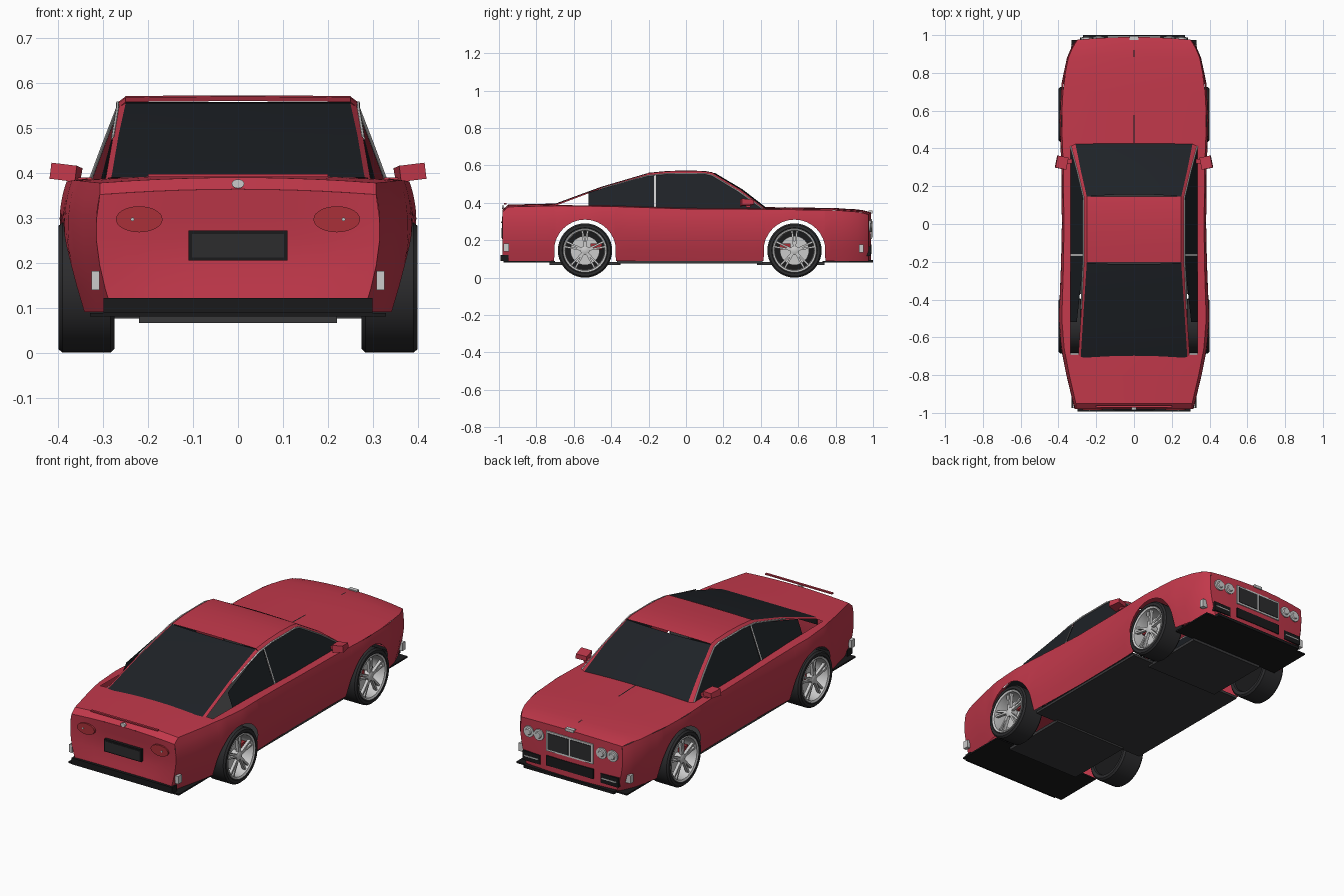
import bpy, bmesh, math
from mathutils import Matrix, Vector

if "Cube" in bpy.data.objects:
    bpy.data.objects.remove(bpy.data.objects["Cube"])


def material(name, rgb):
    m = bpy.data.materials.new(name)
    m.diffuse_color = (*rgb, 1)
    m.use_nodes = True
    m.node_tree.nodes["Principled BSDF"].inputs["Base Color"].default_value = m.diffuse_color
    return m


RED = material("red_paint", (0.54, 0.04, 0.07))
LAMP = material("red_lamp", (0.40, 0.03, 0.04))
GLASS = material("dark_glass", (0.013, 0.016, 0.02))
BLACK = material("black_trim", (0.01, 0.01, 0.011))
RUBBER = material("rubber", (0.025, 0.025, 0.027))
FLOOR = material("floor_grey", (0.04, 0.04, 0.042))


def finish(name, bm, mat=None, mirror=False, sheet=False, smooth=30):
    if sheet:  # make open sheets face away from the middle of the car
        bm.normal_update()
        c = Vector((0, 0, 0.2))
        if sum(f.normal.dot(f.calc_center_median() - c) * f.calc_area() for f in bm.faces) < 0:
            bmesh.ops.reverse_faces(bm, faces=bm.faces[:])
    else:
        bmesh.ops.recalc_face_normals(bm, faces=bm.faces[:])
    me = bpy.data.meshes.new(name)
    bm.to_mesh(me)
    bm.free()
    ob = bpy.data.objects.new(name, me)
    bpy.context.collection.objects.link(ob)
    if mat:
        me.materials.append(mat)
    if mirror:
        ob.modifiers.new("mirror", "MIRROR").use_mirror_merge = False
    bpy.context.view_layer.objects.active = ob
    ob.select_set(True)
    bpy.ops.object.shade_smooth_by_angle(angle=math.radians(smooth))
    ob.select_set(False)
    return ob


def grid(name, fn, us, vs, mat, mirror=False):
    bm = bmesh.new()
    rows = [[bm.verts.new(fn(u, v)) for v in vs] for u in us]
    for a, b in zip(rows, rows[1:]):
        for j in range(len(vs) - 1):
            bm.faces.new((a[j], b[j], b[j + 1], a[j + 1]))
    return finish(name, bm, mat, mirror, True)


def strip(name, a, b, mat, mirror=True):
    return grid(name, lambda i, j: (a, b)[j][i], range(len(a)), (0, 1), mat, mirror)


def box(name, lo, hi, mat=None, mirror=False):
    lo, hi = Vector(lo), Vector(hi)
    bm = bmesh.new()
    bmesh.ops.create_cube(bm, size=1, matrix=Matrix.Translation((lo + hi) / 2) @ Matrix.Diagonal((*(hi - lo), 1)))
    return finish(name, bm, mat, mirror)


def disc(name, loc, rx, rz, depth, mat=None, mirror=True, taper=1.0):
    bm = bmesh.new()
    m = Matrix.Translation(loc) @ Matrix.Diagonal((rx, 1, rz, 1)) @ Matrix.Rotation(math.pi / 2, 4, 'X')
    bmesh.ops.create_cone(bm, cap_ends=True, segments=28, radius1=taper, radius2=1, depth=depth, matrix=m)
    return finish(name, bm, mat, mirror)


def lathe(name, profile, y, z, mat=None, n=40):
    """Revolve (x, radius) points around a wheel axle."""
    bm = bmesh.new()
    rings = [[bm.verts.new((x, y + r * math.cos(i * math.tau / n), z + r * math.sin(i * math.tau / n)))
              for i in range(n)] for x, r in profile]
    for a, b in zip(rings, rings[1:]):
        for i in range(n):
            bm.faces.new((a[i], a[(i + 1) % n], b[(i + 1) % n], b[i]))
    bmesh.ops.remove_doubles(bm, verts=bm.verts[:], dist=1e-5)
    return finish(name, bm, mat, True)


def lerp(pts, t):
    for (a, p), (b, q) in zip(pts, pts[1:]):
        if t <= b:
            return p + (q - p) * max(0, (t - a) / (b - a))
    return pts[-1][1]


# Body shape: plan half width, belt height, wheel arch edge
WIDTH = [(-.98, .315), (-.8, .358), (-.66, .386), (-.5, .398), (-.2, .386), (0, .382), (.3, .385),
         (.55, .394), (.75, .383), (.88, .355), (.95, .325), (.975, .305)]
BELT = [(-.98, .352), (-.95, .378), (-.7, .384), (-.4, .38), (0, .367), (.4, .365), (.8, .36), (.93, .35), (.975, .337)]
AXLES = {"rear": -.54, "front": .58}
WZ, ARCH = .145, .165


def side_x(y, z):
    w = lerp(WIDTH, y)
    return w - (.035 * ((.25 - z) / .16) ** 1.5 if z < .25 else .012 * max(0, (z - .29) / .08) ** 2)


def sill(y):
    for c in AXLES.values():
        if abs(y - c) < ARCH:
            return max(.09, WZ + math.sqrt(ARCH ** 2 - (y - c) ** 2))
    return .09


def side(y, v):
    z = sill(y) + (lerp(BELT, y) - sill(y)) * v
    return side_x(y, z), y, z


ys = {-.98, -.95, -.9, -.85, -.8, -.75, -.3, -.2, -.1, 0, .1, .2, .3, .36, .78, .83, .88, .92, .95, .975}
for c in AXLES.values():
    ys |= {c + ARCH * math.cos(math.pi * i / 16) for i in range(17)}
    ys |= {c + s * math.sqrt(ARCH ** 2 - .055 ** 2) for s in (-1, 1)}
ys = sorted(ys)
S = [i / 5 - 1 for i in range(11)]
grid("body_side", side, ys, (0, .2, .4, .6, .75, .88, 1), RED, True)


def top(y, s):
    z = lerp(BELT, y)
    bow = .015 * (1 - s * s) * max(0, (y - .88) / .095)
    return s * side_x(y, z), y + bow, z + .012 * (1 - s * s)


grid("hood", top, (.41, .5, .6, .7, .8, .88, .93, .975), S, RED)
grid("rear_deck", top, (-.98, -.95, -.88, -.8, -.74, -.69), S, RED)
grid("window_ledge", lambda y, v: (side_x(y, lerp(BELT, y)) * (1 - v) + .335 * v, y, lerp(BELT, y) + .004 * v),
     [y for y in ys if -.7 < y < .43], (0, 1), RED, True)


def end(y0, bulge):
    def fn(v, s):
        z = .09 + v * (lerp(BELT, y0) + .012 * (1 - s * s) - .09)
        return s * side_x(y0, z), y0 + bulge(v, s), z
    return fn


V = (0, .2, .4, .6, .8, 1)
grid("nose", end(.975, lambda v, s: .015 * (1 - s * s)), V, S, RED)
grid("tail", end(-.98, lambda v, s: .018 * (1 - s ** 4) * max(0, 1 - abs(v - .5) / .5)), V, S, RED)
strip("hood_crease", [(0, .43, .379), (0, .92, .364)], [(.003, .43, .379), (.003, .92, .365)], BLACK)

# Roof and glass
ROOF = [(-.205, .558), (-.1, .568), (0, .571), (.1, .568), (.145, .56)]
grid("roof", lambda y, s: (s * .25, y, lerp(ROOF, y) + .002 * (1 - s * s)), [p[0] for p in ROOF], S, RED)
strip("roof_rail", [(.25, y, z) for y, z in ROOF], [(.267, y, z - .013) for y, z in ROOF], RED)


def pane(pts, bow):
    def fn(i, s):
        w, y, z = pts[i]
        return s * w, y + bow * (1 - s * s), z
    return fn


FRONT = [(.25, .145, .558), (.283, .29, .472), (.31, .425, .368)]
BACK = [(.25, -.205, .556), (.266, -.45, .484), (.282, -.705, .39)]
grid("windshield", pane(FRONT, .012), range(3), S, GLASS)
grid("rear_window", pane(BACK, -.008), range(3), S, GLASS)
A_OUT = [(.267, .14, .547), (.3, .28, .462), (.335, .41, .368)]
C_OUT = [(.268, -.205, .545), (.279, -.45, .477), (.295, -.69, .387)]
strip("front_pillar", FRONT, A_OUT, RED)
strip("rear_pillar", BACK, C_OUT, RED)


def window(y, v):
    hi = lerp([(-.52, .455), (-.205, .546), (-.1, .554), (.1, .554), (.14, .547), (.28, .462), (.405, .373)], y)
    z = .368 + v * (hi - .368)
    return .336 - (z - .368) * .38, y, z


grid("door_window", window, (-.16, -.1, 0, .1, .14, .21, .28, .34, .405), (0, .5, 1), GLASS, True)
grid("quarter_window", window, (-.52, -.4, -.3, -.205, -.17), (0, .5, 1), GLASS, True)
box_post = [Vector(window(-.17, v)) + Vector((.003, 0, 0)) for v in (0, 1)]
strip("door_post", box_post, [p + Vector((0, .01, 0)) for p in box_post], None)


def rod(name, pts, r):
    cu = bpy.data.curves.new(name, 'CURVE')
    cu.dimensions, cu.bevel_depth, cu.bevel_resolution = '3D', r, 1
    sp = cu.splines.new('POLY')
    sp.points.add(len(pts) - 1)
    for p, q in zip(sp.points, pts):
        p.co = (*q, 1)
    ob = bpy.data.objects.new(name, cu)
    bpy.context.collection.objects.link(ob)
    ob.modifiers.new("mirror", "MIRROR")


rod("window_trim", [C_OUT[1], C_OUT[0], (.268, -.1, .556), (.268, .1, .556)] + A_OUT, .004)

# Door mirrors
bm = bmesh.new()
bmesh.ops.create_cube(bm, size=1, matrix=Matrix.Translation((.383, .325, .401)) @ Matrix.Rotation(-.12, 4, 'Y')
                      @ Matrix.Rotation(.2, 4, 'Z') @ Matrix.Diagonal((.058, .065, .036, 1)))
for v in bm.verts:
    if v.co.y > .33:
        v.co.z = .401 + (v.co.z - .401) * .7
finish("door_mirror", bm, RED, True)
box("mirror_arm", (.325, .32, .375), (.37, .345, .39), RED, True)

# Tail details
disc("tail_lamp", (.22, -.977, .297), .052, .029, .016, LAMP)
disc("tail_lamp_bulb", (.235, -.986, .297), .004, .004, .006)
box("plate_recess", (-.11, -.984, .205), (.11, -.96, .272), BLACK)
box("plate", (-.102, -.987, .212), (.102, -.97, .264), RUBBER)
box("rear_bumper_strip", (-.3, -.992, .088), (.3, -.95, .122), BLACK)
box("tail_spoiler", (-.2, -.972, .391), (.2, -.96, .398), RED)
disc("boot_handle", (0, -.978, .376), .014, .010, .012, None, False)
box("side_marker_rear", (.308, -.975, .14), (.326, -.945, .182), None, True)

# Nose details
box("grille_frame", (-.14, .975, .205), (.14, .994, .312))
box("grille_mesh", (.006, .98, .215), (.13, .997, .302), RUBBER, True)
box("hood_ornament", (-.025, .975, .343), (.025, .996, .358))
for x, y in ((.187, .980), (.25, .976)):
    disc("headlamp", (x, y, .275), .03, .03, .022)
    disc("headlamp_lens", (x, y + .012, .275), .02, .02, .008, None, True, .7)
box("centre_intake", (-.14, .97, .125), (.14, .993, .178), BLACK)
box("side_intake", (.18, .96, .115), (.285, .987, .165), BLACK, True)
box("intake_bar", (.19, .98, .138), (.275, .99, .144), None, True)
box("side_marker_front", (.305, .925, .135), (.334, .95, .178), None, True)

# Underside
box("front_under_tray", (-.33, .73, .08), (.33, .975, .088), BLACK)
box("front_lip", (-.27, .96, .08), (.27, 1.0, .095), BLACK)
box("rear_under_tray", (-.33, -.975, .08), (.33, -.7, .088), BLACK)
box("mid_floor", (-.345, -.37, .076), (.345, .41, .09), FLOOR)
box("rear_floor", (-.22, -.73, .066), (.22, -.35, .082), FLOOR)
box("front_floor", (-.22, .38, .066), (.22, .74, .082), FLOOR)

# Wheels
for end_name, y in AXLES.items():
    inward = .06 if y < 0 else -.05
    lathe(end_name + "_tyre", [(.29, .112), (.277, .118), (.275, .136), (.284, .145), (.391, .145), (.4, .137),
                               (.4, .122), (.392, .113), (.29, .112)], y, WZ, RUBBER)
    lathe(end_name + "_rim", [(.394, .119), (.4, .116), (.396, .107), (.36, .102), (.29, .105)], y, WZ)
    lathe(end_name + "_wheel_back", [(.286, 0), (.286, .114), (.292, .114), (.292, 0)], y, WZ, BLACK)
    lathe(end_name + "_brake_disc", [(.335, 0), (.335, .078), (.345, .078), (.345, 0)], y, WZ)
    lathe(end_name + "_hub", [(.35, .024), (.386, .024), (.391, .014), (.391, 0)], y, WZ, None, 20)
    box(end_name + "_caliper", (.33, y + inward - .03, .15), (.362, y + inward + .03, .182), LAMP, True)
    bm = bmesh.new()
    for k in range(5):
        for tilt in (-.13, .13):
            bmesh.ops.create_cube(bm, size=1, matrix=Matrix.Translation((.38, y, WZ))
                                  @ Matrix.Rotation(k * math.tau / 5 + tilt, 4, 'X')
                                  @ Matrix.Translation((0, 0, .063)) @ Matrix.Diagonal((.016, .010, .09, 1)))
    finish(end_name + "_spokes", bm, None, True)
